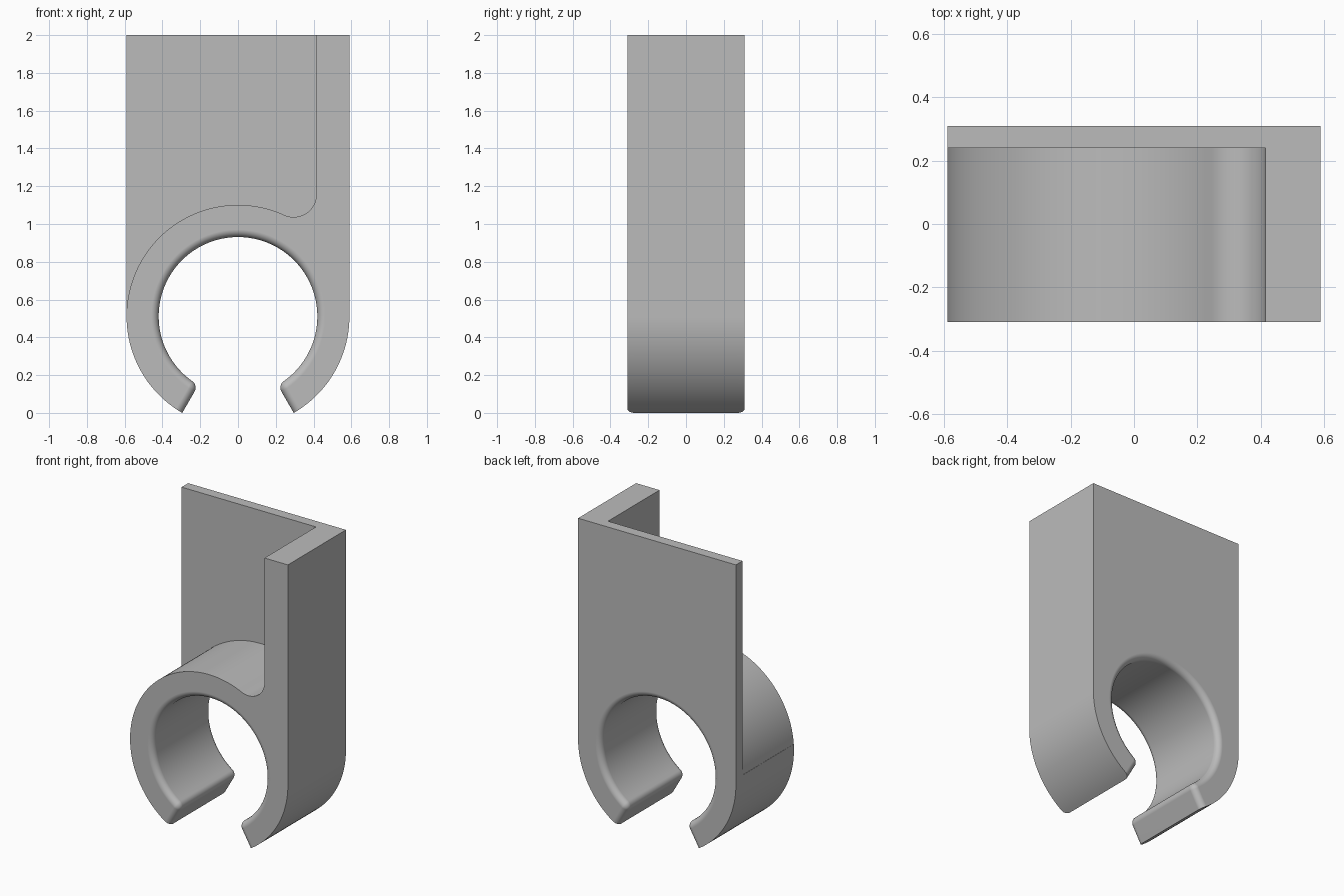
import bpy, bmesh
from math import sin, cos, pi, sqrt, atan2, radians

if "Cube" in bpy.data.objects:
    bpy.data.objects.remove(bpy.data.objects["Cube"], do_unlink=True)

HALF_W, HALF_D, HEIGHT = 0.59, 0.31, 2.0    # overall block
BORE, ROUND = 0.42, 0.04                    # bore radius and edge rounding
TIP = 0.042                                 # rounding of the jaw tips
GAP = radians(-60)                          # direction of the jaw end
CZ = HALF_W * cos(radians(30))              # bore centre height
PLATE_Y, WALL_X, FILLET = 0.24, 0.415, 0.12

grey = bpy.data.materials.new("plain grey")
grey.use_nodes = True
colour = (0.5, 0.5, 0.5, 1)
grey.diffuse_color = colour
grey.node_tree.nodes["Principled BSDF"].inputs["Base Color"].default_value = colour


def arc(cx, cz, r, a, b, n):
    return [(cx + r * cos(a + (b - a) * i / n), cz + r * sin(a + (b - a) * i / n))
            for i in range(n + 1)]


def loft(name, layers):
    """Skin a stack of (y, outline) layers and cap both ends."""
    bm = bmesh.new()
    rings = [[bm.verts.new((x, y, z)) for x, z in pts] for y, pts in layers]
    for a, b in zip(rings, rings[1:]):
        for i in range(len(a)):
            j = (i + 1) % len(a)
            bm.faces.new((a[i], a[j], b[j], b[i]))
    bm.faces.new(rings[0])
    bm.faces.new(rings[-1])
    bmesh.ops.recalc_face_normals(bm, faces=bm.faces)
    mesh = bpy.data.meshes.new(name)
    bm.to_mesh(mesh)
    bm.free()
    mesh.materials.append(grey)
    obj = bpy.data.objects.new(name, mesh)
    bpy.context.collection.objects.link(obj)
    return obj


def clip_outline(d):
    """Outline with the bore and jaw ends pulled back by d."""
    # jaw tip rounding, centred in radial / tangential coordinates
    u, v = sqrt((BORE + TIP) ** 2 - TIP ** 2), TIP
    tx = u * cos(GAP) - v * sin(GAP)
    tz = u * sin(GAP) + v * cos(GAP)
    toward = atan2(tz, tx)
    half = arc(0, CZ, BORE + d, pi / 2, toward, 56)
    half += arc(tx, CZ + tz, TIP - d, toward + pi, GAP + 1.5 * pi, 8)[1:]
    # outer curve of the jaw, then the straight side
    start = GAP + atan2(d, sqrt(HALF_W ** 2 - d ** 2))
    half += arc(0, CZ, HALF_W, start, 0, 24)
    half.append((HALF_W, HEIGHT))
    return half + [(-x, z) for x, z in reversed(half[1:])]


# Clip body with rounded bore and jaw edges on both faces
steps = [i * pi / 12 for i in range(7)]
front = [(-HALF_D + ROUND * (1 - sin(t)), clip_outline(ROUND * (1 - cos(t))))
         for t in reversed(steps)]
back = [(-y, pts) for y, pts in reversed(front)]
body = loft("clip_bracket", front + back)

# Pocket above the ring, leaving the back plate and the side wall
fx = WALL_X - FILLET
fz = CZ + sqrt((HALF_W + FILLET) ** 2 - fx ** 2)
touch = atan2(fz - CZ, fx)
ring = arc(0, CZ, HALF_W, radians(176), touch, 48)
pocket = [(-0.8, 2.3), (-0.8, ring[0][1])] + ring
pocket += arc(fx, fz, FILLET, touch - pi, 0, 16)[1:] + [(WALL_X, 2.3)]
cutter = loft("pocket_cutter", [(-0.6, pocket), (PLATE_Y, pocket)])
cutter.hide_render = True

cut = body.modifiers.new("pocket", "BOOLEAN")
cut.operation = "DIFFERENCE"
cut.solver = "EXACT"
cut.object = cutter
bpy.ops.object.select_all(action="DESELECT")
bpy.context.view_layer.objects.active = body
body.select_set(True)
bpy.ops.object.modifier_apply(modifier=cut.name)
bpy.data.objects.remove(cutter, do_unlink=True)

# Smooth curves, crisp corners
bpy.ops.object.shade_smooth_by_angle(angle=radians(30))
normals = body.modifiers.new("flat_face_normals", "WEIGHTED_NORMAL")
normals.keep_sharp = True
